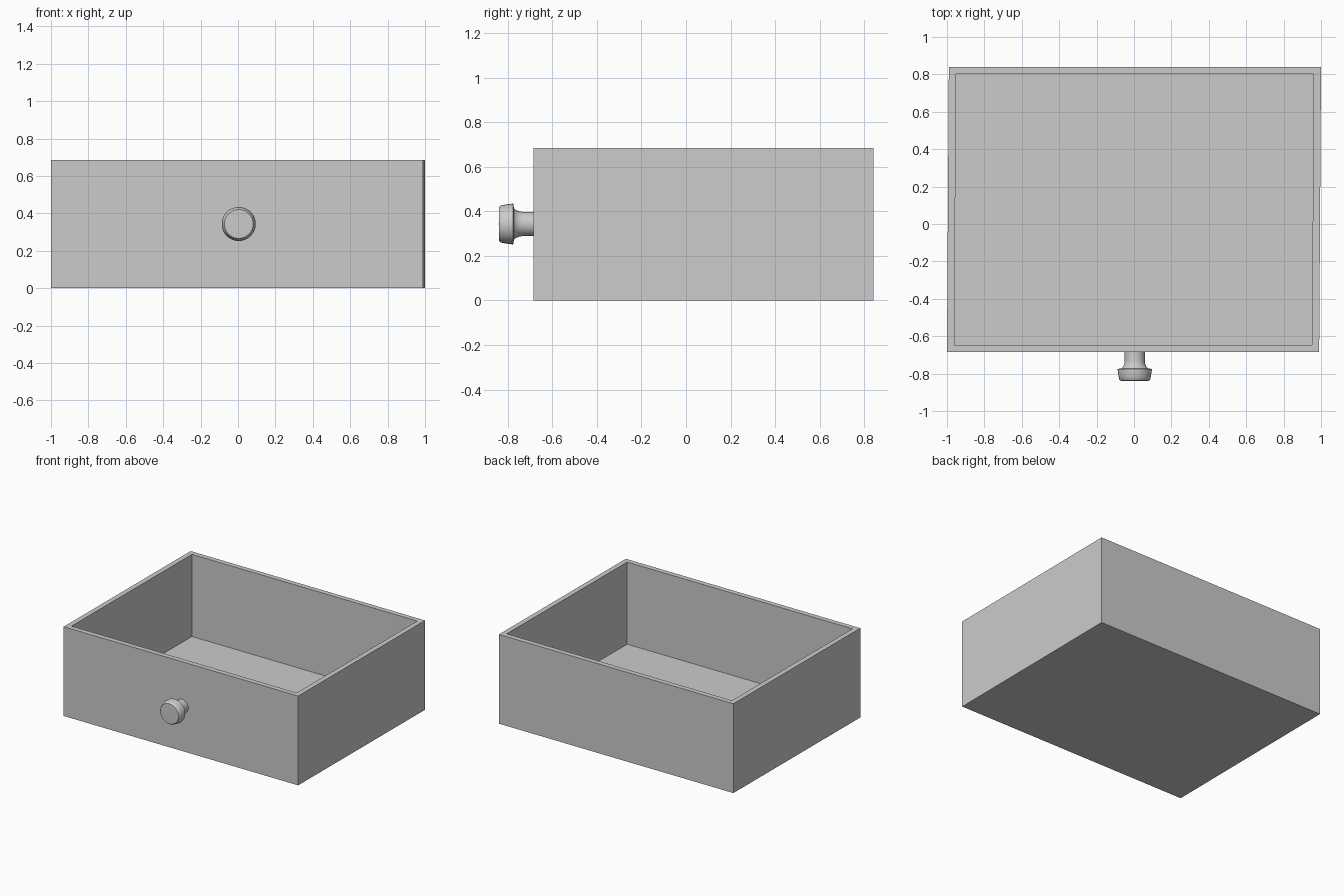
import bpy, bmesh, math
from mathutils import Matrix

cube = bpy.data.objects.get("Cube")
if cube:
    bpy.data.objects.remove(cube, do_unlink=True)

# Plain grey finish shared by all parts
grey = bpy.data.materials.new("grey")
grey.use_nodes = True
COLOUR = (0.6, 0.6, 0.6, 1)
grey.diffuse_color = COLOUR
grey.node_tree.nodes["Principled BSDF"].inputs["Base Color"].default_value = COLOUR

FRONT, BACK, HEIGHT, WALL = -0.685, 0.84, 0.685, 0.055


def add_object(name, bm):
    bmesh.ops.recalc_face_normals(bm, faces=bm.faces)
    mesh = bpy.data.meshes.new(name)
    bm.to_mesh(mesh)
    bm.free()
    mesh.materials.append(grey)
    obj = bpy.data.objects.new(name, mesh)
    bpy.context.collection.objects.link(obj)
    return obj


# Drawer box: a block with its top inset and sunk to the floor, slightly skewed
bm = bmesh.new()
bmesh.ops.create_cube(bm, size=1)
bmesh.ops.scale(bm, verts=bm.verts, vec=(1.99, BACK - FRONT, HEIGHT))
bmesh.ops.translate(bm, verts=bm.verts, vec=(0, (FRONT + BACK) / 2, HEIGHT / 2))
bm.normal_update()
top = max(bm.faces, key=lambda f: f.calc_center_median().z)
bmesh.ops.inset_region(bm, faces=[top], thickness=WALL)
well = bmesh.ops.extrude_face_region(bm, geom=[top])
bmesh.ops.delete(bm, geom=[f for f in [top] if f.is_valid], context="FACES")
for v in well["geom"]:
    if isinstance(v, bmesh.types.BMVert):
        v.co.z = WALL
middle = (FRONT + BACK) / 2
for v in bm.verts:
    v.co.x += 0.005 * (v.co.y - middle) / (BACK - middle)
add_object("drawer_box", bm)

# Knob: profile of (radius, distance from the front panel) spun about its axis
profile = [(0, 0), (0.054, 0), (0.054, 0.045), (0.056, 0.062), (0.062, 0.077),
           (0.072, 0.087), (0.091, 0.09), (0.091, 0.097), (0.087, 0.127),
           (0.083, 0.145), (0.077, 0.153), (0, 0.155)]
bm = bmesh.new()
points = [bm.verts.new((r, -d, 0)) for r, d in profile]
edges = [bm.edges.new(pair) for pair in zip(points, points[1:])]
bmesh.ops.spin(bm, geom=points + edges, cent=(0, 0, 0), axis=(0, 1, 0),
               angle=math.tau, steps=32, use_duplicate=False)
bmesh.ops.remove_doubles(bm, verts=bm.verts, dist=0.0005)
bmesh.ops.transform(bm, verts=bm.verts,
                    matrix=Matrix.Translation((0.004, FRONT, 0.343)))
knob = add_object("knob", bm)
bpy.context.view_layer.objects.active = knob
knob.select_set(True)
bpy.ops.object.shade_smooth_by_angle(angle=math.radians(35))
